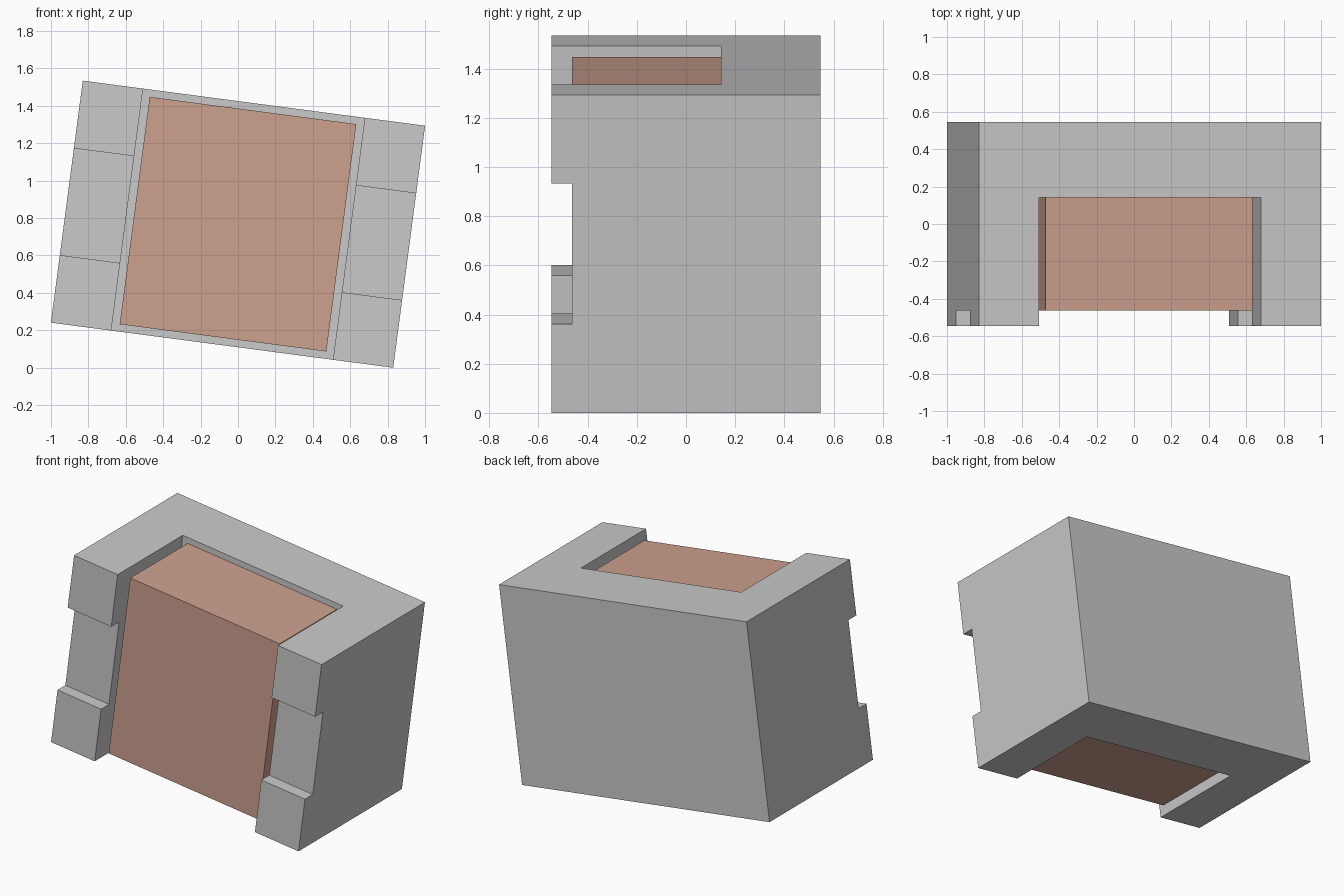
import bpy
import bmesh
from math import radians
from mathutils import Matrix

cube = bpy.data.objects.get("Cube")
if cube:
    bpy.data.objects.remove(cube, do_unlink=True)

# The whole block leans sideways and rests on one lower edge
LEAN = Matrix.Translation((0, 0, 0.767)) @ Matrix.Rotation(radians(7.5), 4, 'Y')
HALF_W, HALF_D, HALF_H = 0.923, 0.546, 0.6525
FRONT = -0.463      # front of the inner block and floor of the notches
SLOT_BACK = 0.142


def material(name, color):
    mat = bpy.data.materials.new(name)
    mat.use_nodes = True
    mat.diffuse_color = color
    mat.node_tree.nodes["Principled BSDF"].inputs["Base Color"].default_value = color
    return mat


def box(name, low, high, mat):
    """Leaning box between two local corners."""
    bm = bmesh.new()
    bmesh.ops.create_cube(bm, size=1)
    for v in bm.verts:
        v.co = [(a + b) / 2 + c * (b - a) for a, b, c in zip(low, high, v.co)]
    mesh = bpy.data.meshes.new(name)
    bm.to_mesh(mesh)
    bm.free()
    mesh.materials.append(mat)
    obj = bpy.data.objects.new(name, mesh)
    obj.matrix_world = LEAN
    bpy.context.collection.objects.link(obj)
    return obj


def cut(target, cutter):
    mod = target.modifiers.new("cut", 'BOOLEAN')
    mod.operation = 'DIFFERENCE'
    mod.solver = 'EXACT'
    mod.object = cutter
    bpy.context.view_layer.objects.active = target
    bpy.ops.object.modifier_apply(modifier=mod.name)
    bpy.data.objects.remove(cutter, do_unlink=True)


grey = material("light_grey", (0.59, 0.59, 0.59, 1))
clay = material("clay_pink", (0.61, 0.355, 0.275, 1))

# Housing: solid block with an open slot and a notch across both pillars
housing = box("housing", (-HALF_W, -HALF_D, -HALF_H), (HALF_W, HALF_D, HALF_H), grey)
cut(housing, box("slot_cutter", (-0.598, -1, -1), (0.598, SLOT_BACK, 1), grey))
cut(housing, box("notch_cutter", (-1.2, -1, -0.288), (1.2, FRONT, 0.288), grey))

# Inner block standing in the slot
box("inner_block", (-0.557, FRONT, -0.613), (0.557, SLOT_BACK, 0.613), clay)
